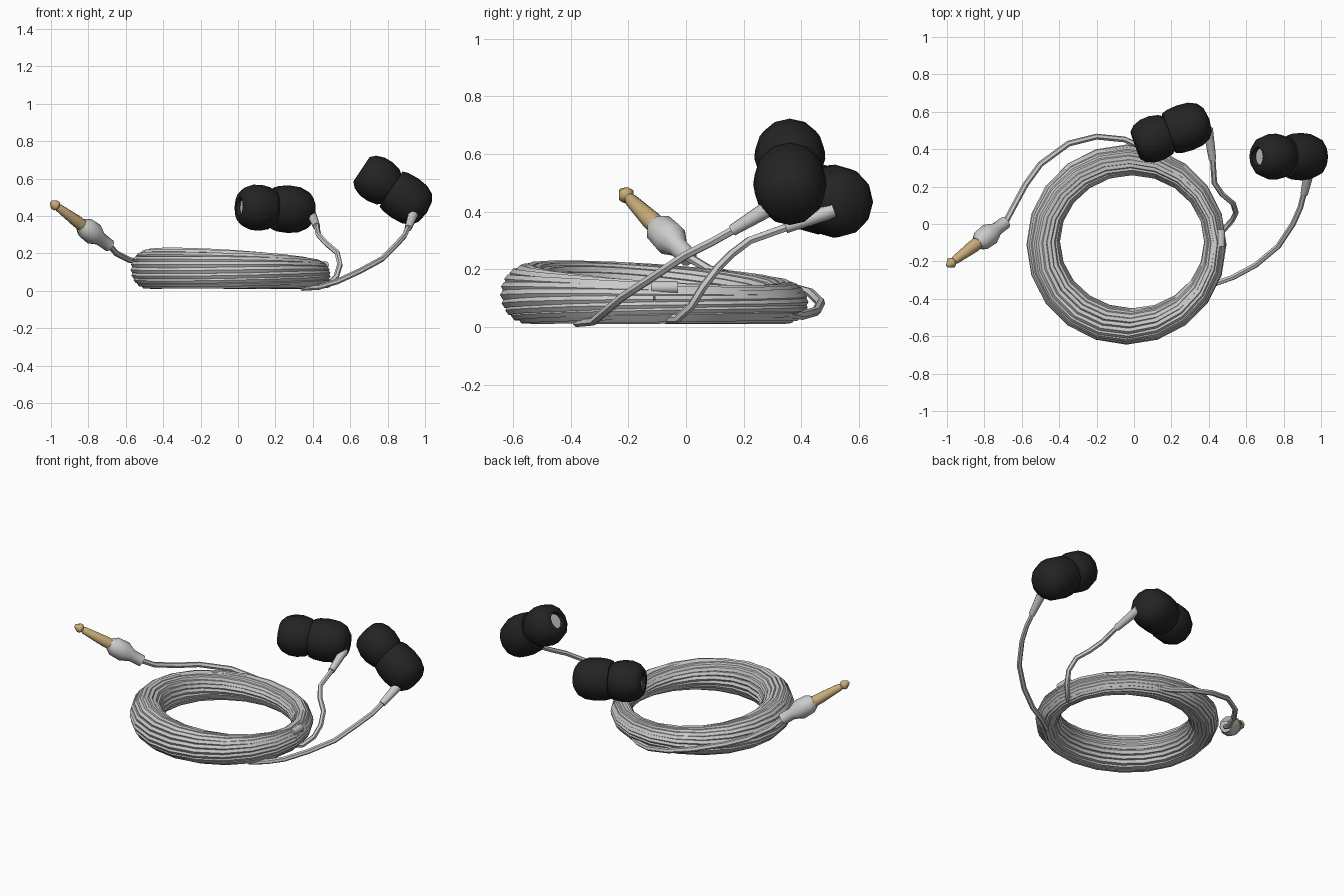
import bpy, bmesh
from math import sin, cos, pi
from mathutils import Vector

if "Cube" in bpy.data.objects:
    bpy.data.objects.remove(bpy.data.objects["Cube"])


def material(name, color):
    m = bpy.data.materials.new(name)
    m.diffuse_color = color
    m.use_nodes = True
    m.node_tree.nodes["Principled BSDF"].inputs["Base Color"].default_value = m.diffuse_color
    return m


black = material("black_rubber", (0.017, 0.017, 0.017, 1))
gold = material("gold_metal", (0.58, 0.42, 0.19, 1))


def smooth(ob, angle):
    bpy.ops.object.select_all(action='DESELECT')
    ob.select_set(True)
    bpy.context.view_layer.objects.active = ob
    bpy.ops.object.shade_smooth_by_angle(angle=angle)


def lathe(name, start, axis, profile, sides=12, mat=None):
    """Revolve (distance, radius) points around an axis from start."""
    bm = bmesh.new()
    rings = []
    for s, r in profile:
        if r == 0:
            rings.append([bm.verts.new((0, 0, s))] * sides)
        else:
            rings.append([bm.verts.new((r * cos(2 * pi * i / sides), r * sin(2 * pi * i / sides), s))
                          for i in range(sides)])
    for a, b in zip(rings, rings[1:]):
        for i in range(sides):
            j = (i + 1) % sides
            bm.faces.new(list(dict.fromkeys((a[i], a[j], b[j], b[i]))))
    bmesh.ops.recalc_face_normals(bm, faces=bm.faces)
    me = bpy.data.meshes.new(name)
    bm.to_mesh(me)
    bm.free()
    ob = bpy.data.objects.new(name, me)
    bpy.context.collection.objects.link(ob)
    ob.location = start
    ob.rotation_mode = 'QUATERNION'
    ob.rotation_quaternion = Vector(axis).to_track_quat('Z', 'Y')
    if mat:
        me.materials.append(mat)
    smooth(ob, 0.8)
    return ob


def cable(name, points, radius=0.015):
    cu = bpy.data.curves.new(name, 'CURVE')
    cu.dimensions = '3D'
    cu.bevel_depth = radius
    cu.bevel_resolution = 1
    cu.use_fill_caps = True
    sp = cu.splines.new('POLY')
    sp.points.add(len(points) - 1)
    for p, co in zip(sp.points, points):
        p.co = (*co, 1)
    ob = bpy.data.objects.new(name, cu)
    bpy.context.collection.objects.link(ob)
    bpy.ops.object.select_all(action='DESELECT')
    ob.select_set(True)
    bpy.context.view_layer.objects.active = ob
    bpy.ops.object.convert(target='MESH')
    smooth(bpy.context.object, 0.9)


def sleeve(name, a, b, r0, r1):
    a, b = Vector(a), Vector(b)
    d = (b - a).length
    lathe(name, a, b - a, [(0, 0), (0, r0), (d, r1), (d, 0)], 8)


# Wound cable: one continuous strand spiralling around an uneven ring
WR, TURNS, SEGS = 0.019, 19, 20
coil = []
for k in range(TURNS * SEGS + 1):
    t = 2 * pi * k / SEGS
    phi = t / TURNS + 0.35 * sin(t + 0.6)
    inner = Vector((-0.01 + (0.385 + WR) * cos(t), -0.095 + (0.355 + WR) * sin(t)))
    outer = Vector((-0.04 + (0.535 - WR) * cos(t), -0.11 + (0.535 - WR) * sin(t)))
    p = inner.lerp(outer, (1 + cos(phi)) / 2)
    top = 0.19 + 0.042 * cos(t - 1.25 * pi) - WR
    low = 0.01 + WR
    coil.append((p.x, p.y, (top + low) / 2 + (top - low) / 2 * sin(phi)))
cable("wound_cable", coil, WR)

# Loose cable ends
cable("plug_cable", [(-0.69, 0.005, 0.245), (-0.65, 0.08, 0.2), (-0.58, 0.21, 0.165),
                     (-0.5, 0.32, 0.15), (-0.35, 0.43, 0.12), (-0.2, 0.467, 0.085),
                     (-0.05, 0.452, 0.055), (0.06, 0.4, 0.04), (0.16, 0.35, 0.05)], 0.016)
cable("left_earbud_cable", [(0.42, 0.36, 0.35), (0.43, 0.22, 0.3), (0.47, 0.16, 0.255),
                            (0.53, 0.11, 0.205), (0.545, 0.06, 0.14), (0.525, 0.02, 0.075),
                            (0.48, -0.03, 0.03), (0.43, -0.08, 0.03)])
cable("right_earbud_cable", [(0.91, 0.17, 0.34), (0.89, 0.09, 0.295), (0.85, 0.0, 0.25),
                             (0.77, -0.12, 0.17), (0.65, -0.22, 0.105), (0.53, -0.285, 0.05),
                             (0.43, -0.32, 0.02), (0.34, -0.38, 0.015)])
sleeve("cable_splitter", (0.465, -0.12, 0.138), (0.465, -0.03, 0.138), 0.022, 0.022)
sleeve("left_strain_relief", (0.395, 0.51, 0.405), (0.42, 0.345, 0.345), 0.027, 0.02)
sleeve("right_strain_relief", (0.94, 0.3, 0.42), (0.91, 0.16, 0.335), 0.03, 0.02)

# Plug: gold pin and grey grip share one axis
tip, axis = (-1.0, -0.225, 0.475), (0.315, 0.235, -0.235)
lathe("plug_pin", tip, axis, [(0, 0), (0.002, 0.01), (0.03, 0.029), (0.04, 0.029), (0.052, 0.017),
                              (0.065, 0.023), (0.2, 0.034), (0.26, 0.034), (0.26, 0)], 8, gold)
lathe("plug_grip", tip, axis, [(0.235, 0), (0.235, 0.036), (0.265, 0.056), (0.335, 0.06),
                               (0.385, 0.036), (0.455, 0.034), (0.46, 0)], 10)

# Earbuds: cushion with a recessed hole, grey nozzle inside, rounded housing
for side, start, axis in (("left", (0.008, 0.42, 0.45), (0.39, 0.14, -0.02)),
                          ("right", (0.66, 0.36, 0.65), (0.83, 0, -0.55))):
    lathe(side + "_ear_cushion", start, axis,
          [(0.05, 0), (0.05, 0.05), (0.0, 0.052), (0.0, 0.078), (0.025, 0.104), (0.07, 0.121),
           (0.12, 0.123), (0.17, 0.112), (0.2, 0.09), (0.2, 0)], 12, black)
    lathe(side + "_nozzle", start, axis, [(0.02, 0), (0.02, 0.046), (0.08, 0.046), (0.08, 0)], 12)
    lathe(side + "_housing", start, axis,
          [(0.19, 0), (0.19, 0.112), (0.22, 0.122), (0.28, 0.127), (0.34, 0.121), (0.385, 0.1),
           (0.41, 0.065), (0.42, 0)], 12, black)
